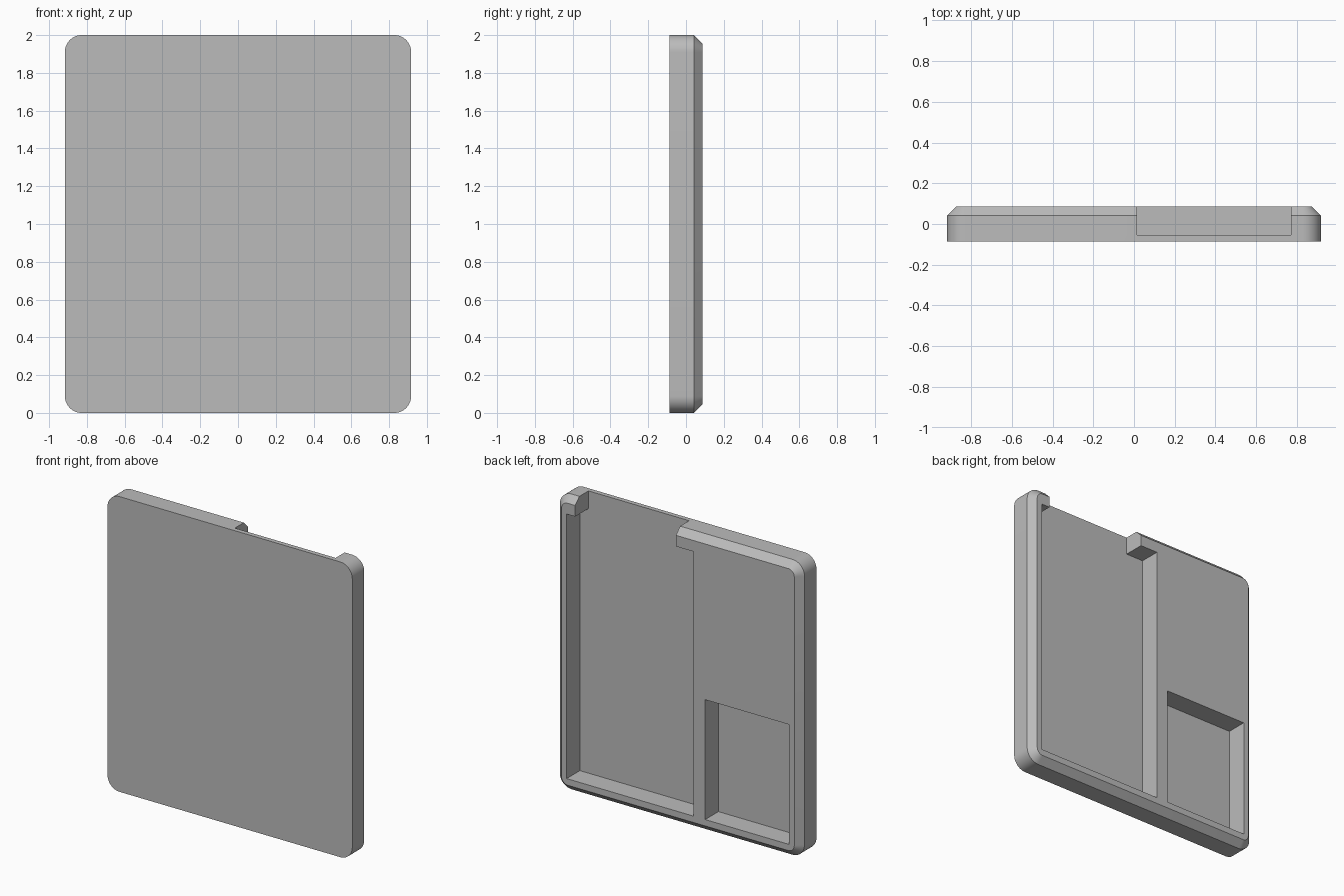
import bpy, bmesh, math

if "Cube" in bpy.data.objects:
    bpy.data.objects.remove(bpy.data.objects["Cube"])

W, H, T = 0.917, 2.0, 0.0865      # half width, height, half thickness
R, C = 0.09, 0.045                # corner radius, back chamfer
FLOOR = -0.055                    # depth of the pockets


def rounded_outline(inset, segs=12):
    """Rounded rectangle in x/z, shrunk by inset."""
    r, pts = R - inset, []
    for i, (cx, cz) in enumerate([(W - R, H - R), (R - W, H - R), (R - W, R), (W - R, R)]):
        for s in range(segs + 1):
            a = math.pi / 2 * (i + s / segs)
            pts.append((cx + r * math.cos(a), cz + r * math.sin(a)))
    return pts


def loft(name, layers):
    """Solid skinned through layers of (y, outline)."""
    bm = bmesh.new()
    rings = [[bm.verts.new((x, y, z)) for x, z in pts] for y, pts in layers]
    n = len(rings[0])
    bm.faces.new(rings[0])
    bm.faces.new(rings[-1])
    for a, b in zip(rings, rings[1:]):
        for i in range(n):
            j = (i + 1) % n
            bm.faces.new((a[i], a[j], b[j], b[i]))
    bmesh.ops.recalc_face_normals(bm, faces=bm.faces)
    mesh = bpy.data.meshes.new(name)
    bm.to_mesh(mesh)
    bm.free()
    obj = bpy.data.objects.new(name, mesh)
    bpy.context.collection.objects.link(obj)
    return obj


# Rounded plate with a chamfered back edge
plate = loft("cover_plate", [(-T, rounded_outline(0)),
                             (T - C, rounded_outline(0)),
                             (T, rounded_outline(C))])
grey = bpy.data.materials.new("plain grey")
grey.diffuse_color = (0.5, 0.5, 0.5, 1)
grey.use_nodes = True
grey.node_tree.nodes["Principled BSDF"].inputs["Base Color"].default_value = grey.diffuse_color
plate.data.materials.append(grey)

# Tall pocket with a slot open through the top edge, and the small lower pocket
tall = [(-0.117, 0.088), (0.834, 0.088), (0.834, 1.88), (0.77, 1.88),
        (0.77, 2.2), (0.015, 2.2), (0.015, 1.88), (-0.117, 1.88)]
small = [(-0.834, 0.088), (-0.204, 0.088), (-0.204, 0.9), (-0.834, 0.9)]

bpy.context.view_layer.objects.active = plate
plate.select_set(True)
for name, pts in (("tall_pocket_cutter", tall), ("small_pocket_cutter", small)):
    cutter = loft(name, [(FLOOR, pts), (0.3, pts)])
    cutter.hide_render = True
    cut = plate.modifiers.new(name, 'BOOLEAN')
    cut.operation = 'DIFFERENCE'
    cut.solver = 'EXACT'
    cut.object = cutter
    bpy.ops.object.modifier_apply(modifier=cut.name)
    bpy.data.objects.remove(cutter)

# Smooth corners, crisp edges
bpy.ops.object.shade_smooth_by_angle(angle=math.radians(30))
